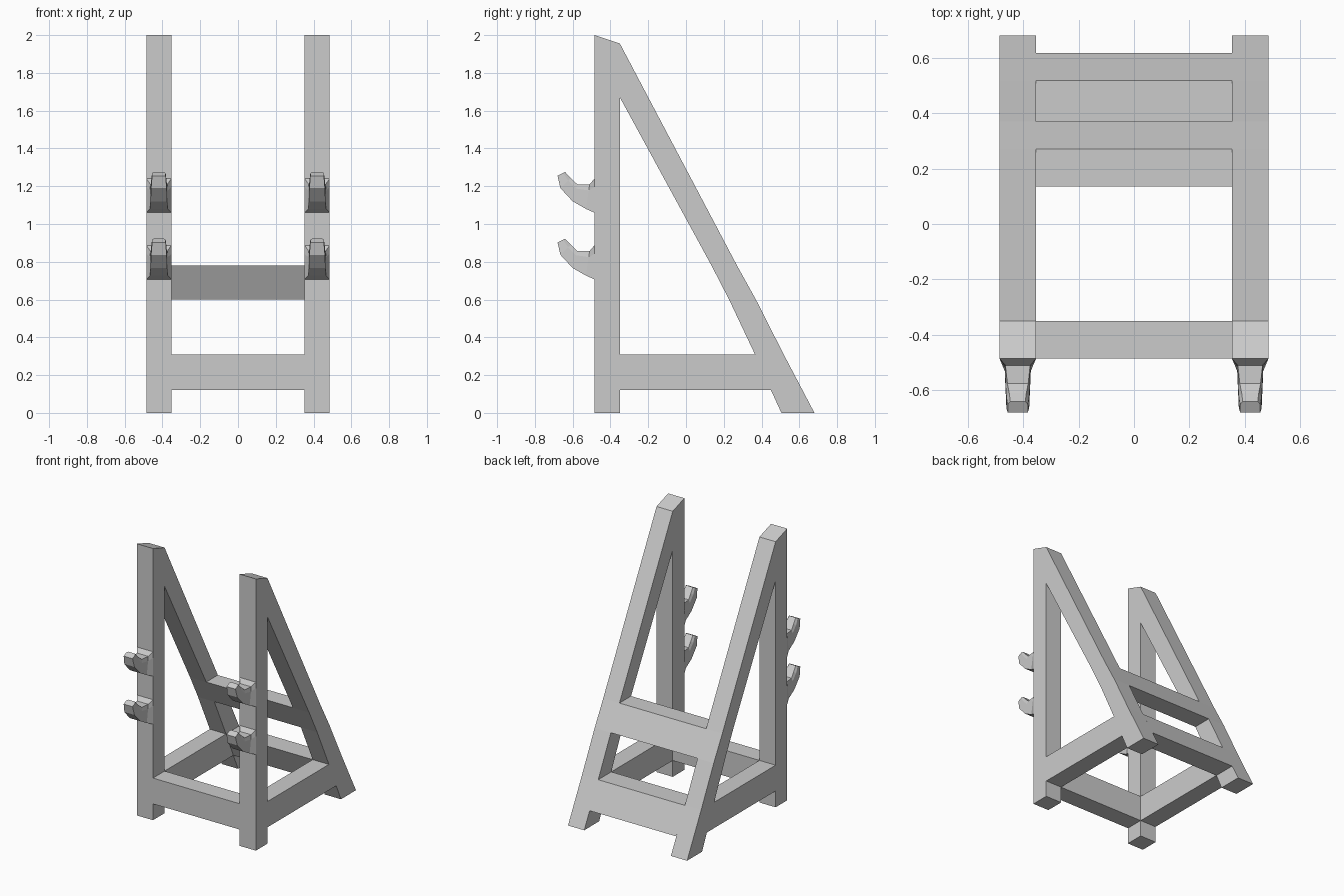
import bpy, bmesh

if "Cube" in bpy.data.objects:
    bpy.data.objects.remove(bpy.data.objects["Cube"])

X_IN, X_OUT = 0.353, 0.485
X_MID = (X_IN + X_OUT) / 2


def finish(name, bm, mirror):
    bmesh.ops.recalc_face_normals(bm, faces=bm.faces)
    mesh = bpy.data.meshes.new(name)
    bm.to_mesh(mesh)
    bm.free()
    ob = bpy.data.objects.new(name, mesh)
    bpy.context.collection.objects.link(ob)
    if mirror:
        ob.modifiers.new("mirror", 'MIRROR').use_axis[0] = True
    return ob


def prism(name, pts, polys, x0, x1, mirror=False):
    """Extrude flat (y, z) polygons from x0 to x1."""
    bm = bmesh.new()
    vs = [bm.verts.new((x0, y, z)) for y, z in pts]
    faces = [bm.faces.new([vs[i] for i in p]) for p in polys]
    res = bmesh.ops.extrude_face_region(bm, geom=faces, use_keep_orig=True)
    for g in res["geom"]:
        if isinstance(g, bmesh.types.BMVert):
            g.co.x = x1
    return finish(name, bm, mirror)


# Triangular side frames: post, bottom rail and sloping rear leg
frame_pts = [(-.485, 0), (-.35, 0), (-.35, .12), (.45, .12), (.505, 0), (.68, 0),
             (.517, .31), (.37, .6), (.27, .78), (-.35, 1.955), (-.485, 2),
             (-.35, .31), (.365, .31), (.228, .6), (.135, .78), (-.35, 1.67)]
frame_polys = [(0, 1, 2, 11, 15, 9, 10),
               (2, 3, 12, 11),
               (3, 4, 5, 6, 12),
               (12, 6, 7, 8, 9, 15, 14, 13)]
prism("side_frame", frame_pts, frame_polys, X_IN, X_OUT, mirror=True)

# Crossbars joining the two frames
bars = {
    "front_crossbar": [(-.485, .12), (-.35, .12), (-.35, .31), (-.485, .31)],
    "rear_lower_crossbar": [(.45, .12), (.617, .12), (.517, .31), (.365, .31)],
    "rear_upper_crossbar": [(.228, .6), (.37, .6), (.27, .78), (.135, .78)],
}
for name, pts in bars.items():
    prism(name, pts, [(0, 1, 2, 3)], -X_IN, X_IN)

# Hooks: lofted stations of bottom (y, z), top (y, z), half width, top narrowing
stations = [((-.485, 1.06), (-.485, 1.24), .066, 1.0),
            ((-.53, 1.08), (-.51, 1.21), .047, .95),
            ((-.60, 1.12), (-.575, 1.21), .044, .85),
            ((-.665, 1.19), (-.61, 1.243), .041, .75),
            ((-.68, 1.255), (-.64, 1.275), .036, .75)]


def hook(name, dz):
    bm = bmesh.new()
    rings = []
    for (by, bz), (ty, tz), w, k in stations:
        my, mz = by + (ty - by) * .75, bz + (tz - bz) * .75
        sec = [(-w, by, bz), (w, by, bz), (w, my, mz),
               (w * k, ty, tz), (-w * k, ty, tz), (-w, my, mz)]
        rings.append([bm.verts.new((X_MID + x, y, z + dz)) for x, y, z in sec])
    for a, b in zip(rings, rings[1:]):
        for i in range(6):
            j = (i + 1) % 6
            bm.faces.new((a[i], a[j], b[j], b[i]))
    bm.faces.new(rings[0])
    bm.faces.new(rings[-1])
    finish(name, bm, True)


hook("upper_hook", 0)
hook("lower_hook", -.353)
